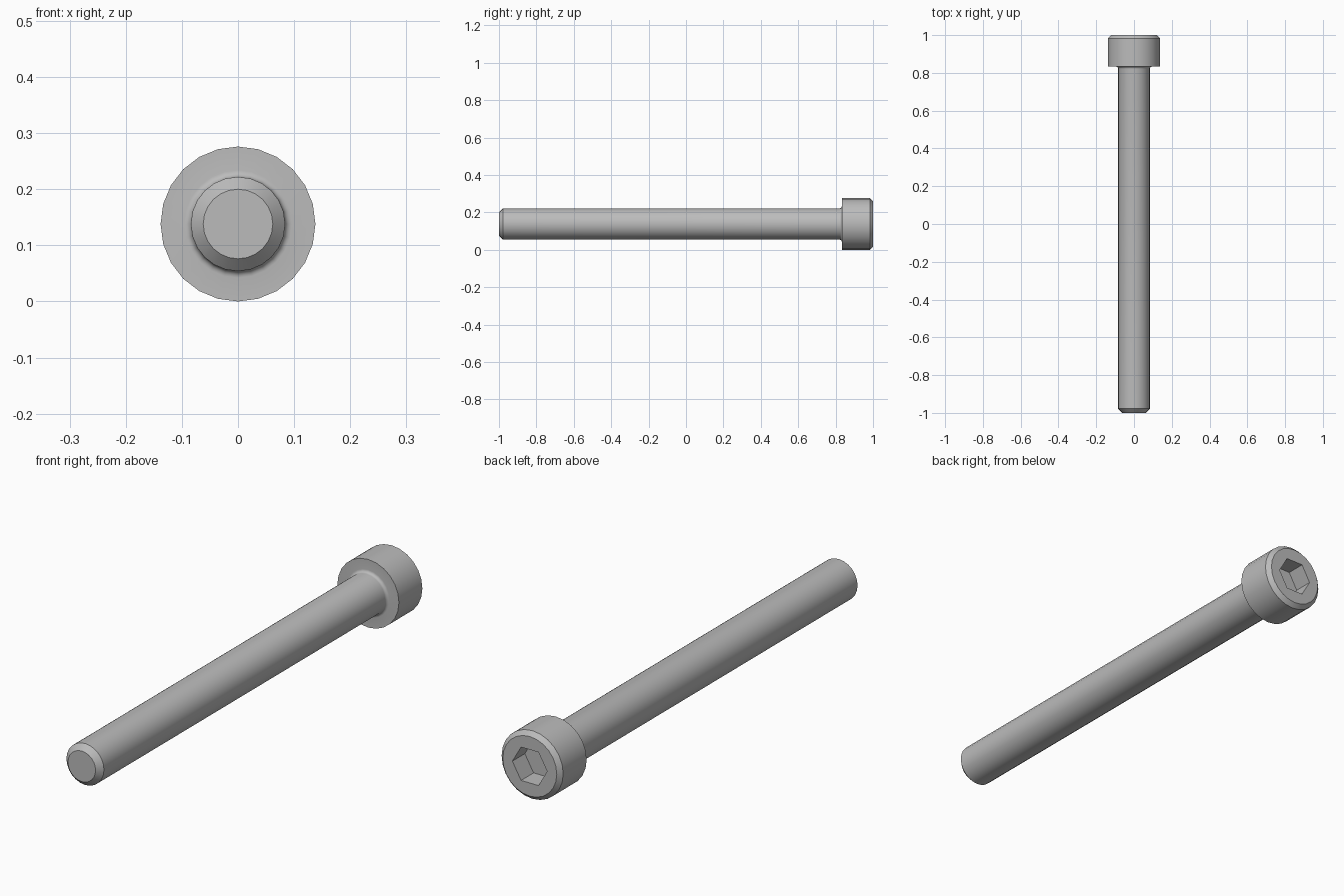
import bpy, bmesh
from math import sin, cos, pi, radians
from mathutils import Vector

cube = bpy.data.objects.get("Cube")
if cube:
    bpy.data.objects.remove(cube)

SIDES = 24
HEAD_R, SHAFT_R, AXIS_Z = 0.138, 0.084, 0.138
HEAD_Y = 0.833                      # underside of the head
FILLET, CHAMFER = 0.012, 0.017
TIP_CHAMFER = 0.022
HEX_R, HEX_DEPTH = 0.078, 0.08

steel = bpy.data.materials.new("grey steel")
steel.use_nodes = True
grey = (0.5, 0.5, 0.5, 1)
steel.diffuse_color = grey
steel.node_tree.nodes["Principled BSDF"].inputs["Base Color"].default_value = grey

bm = bmesh.new()


def ring(radius, y, count=SIDES):
    """Circle of vertices around the long axis."""
    return [bm.verts.new((radius * cos(2 * pi * i / count), y,
                          AXIS_Z + radius * sin(2 * pi * i / count)))
            for i in range(count)]


def bridge(a, b):
    for i in range(len(a)):
        j = (i + 1) % len(a)
        bm.faces.new((a[i], a[j], b[j], b[i]))


def loop_edges(loop):
    return [bm.edges.get((loop[i - 1], loop[i])) for i in range(len(loop))]


# Profile from tip to head face: chamfered tip, shaft, fillet, chamfered head
profile = [(SHAFT_R - TIP_CHAMFER, -1), (SHAFT_R, TIP_CHAMFER - 1)]
for step in range(6):
    a = pi / 2 * step / 5
    profile.append((SHAFT_R + FILLET * (1 - cos(a)),
                    HEAD_Y - FILLET * (1 - sin(a))))
profile += [(HEAD_R, HEAD_Y), (HEAD_R, 1 - CHAMFER), (HEAD_R - CHAMFER, 1)]

rings = [ring(r, y) for r, y in profile]
for a, b in zip(rings, rings[1:]):
    bridge(a, b)
bm.faces.new(rings[0])

# Hexagonal socket sunk into the head face
hex_top = ring(HEX_R, 1, 6)
hex_floor = ring(HEX_R, 1 - HEX_DEPTH, 6)
bridge(hex_top, hex_floor)
bm.faces.new(hex_floor)
bmesh.ops.triangle_fill(bm, use_beauty=True, normal=Vector((0, 1, 0)),
                        edges=loop_edges(rings[-1]) + loop_edges(hex_top))
bmesh.ops.recalc_face_normals(bm, faces=bm.faces)

mesh = bpy.data.meshes.new("socket_head_bolt")
bm.to_mesh(mesh)
bm.free()
mesh.materials.append(steel)
bolt = bpy.data.objects.new("socket_head_bolt", mesh)
bpy.context.collection.objects.link(bolt)

# Smooth round sides, crisp chamfers and socket edges
bpy.ops.object.select_all(action="DESELECT")
bolt.select_set(True)
bpy.context.view_layer.objects.active = bolt
bpy.ops.object.shade_smooth_by_angle(angle=radians(30))
